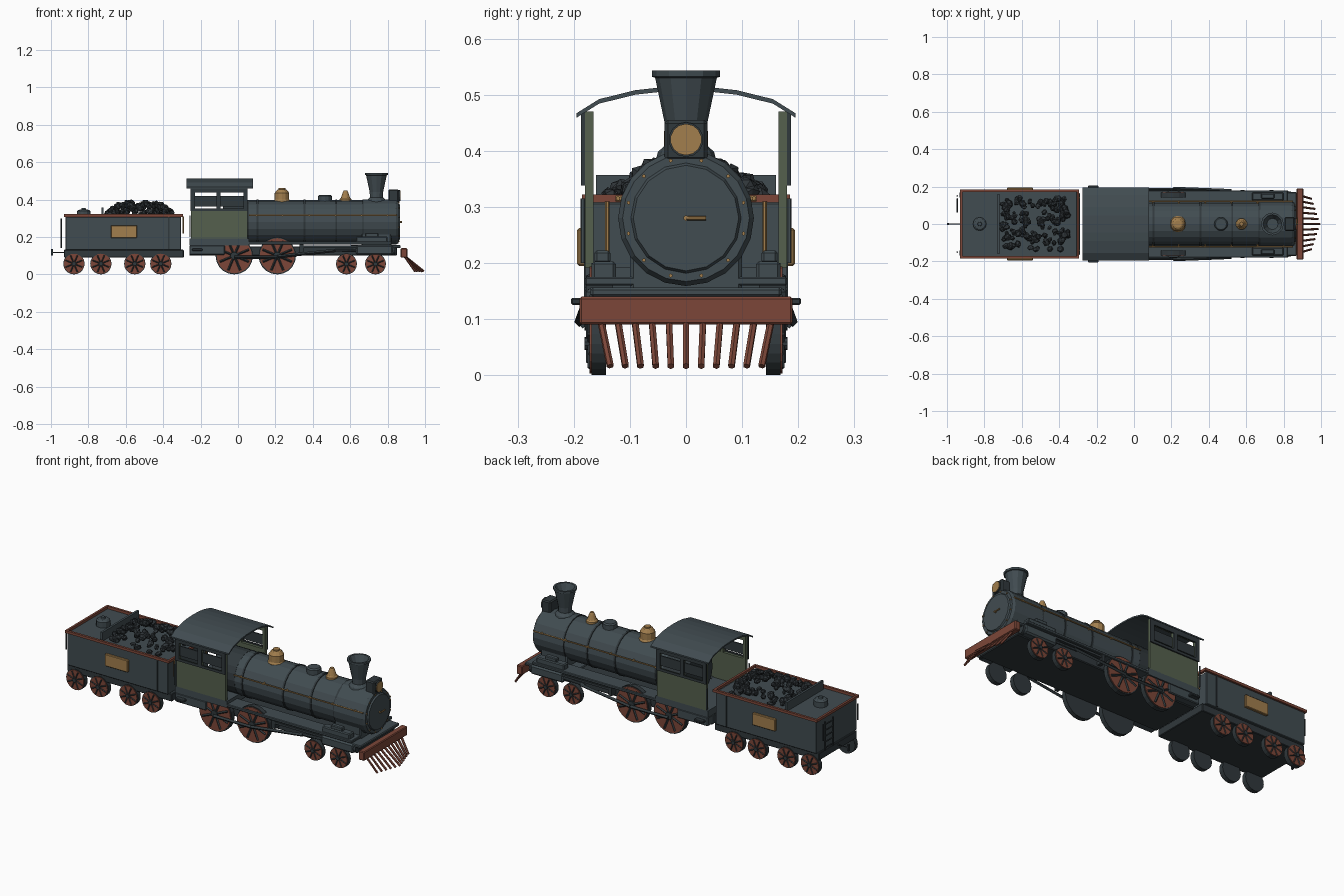
import bpy, bmesh, math, random
from mathutils import Vector, Matrix

random.seed(4)
if "Cube" in bpy.data.objects:
    bpy.data.objects.remove(bpy.data.objects["Cube"], do_unlink=True)


def material(name, rgb):
    m = bpy.data.materials.new(name)
    m.use_nodes = True
    m.diffuse_color = (*rgb, 1)
    b = m.node_tree.nodes["Principled BSDF"]
    b.inputs["Base Color"].default_value = (*rgb, 1)
    b.inputs["Roughness"].default_value = 0.7
    return m


SLATE = material("slate grey", (0.053, 0.072, 0.082))
DARK = material("dark iron", (0.03, 0.04, 0.045))
COAL = material("coal black", (0.028, 0.035, 0.04))
RED = material("oxide red", (0.2, 0.062, 0.04))
GREEN = material("cab green", (0.09, 0.118, 0.075))
GOLD = material("dull brass", (0.36, 0.21, 0.075))


def finish(name, bm, mat, bevel=0):
    bmesh.ops.recalc_face_normals(bm, faces=bm.faces)
    me = bpy.data.meshes.new(name)
    bm.to_mesh(me)
    bm.free()
    me.materials.append(mat)
    ob = bpy.data.objects.new(name, me)
    bpy.context.collection.objects.link(ob)
    if bevel:
        mod = ob.modifiers.new("bevel", 'BEVEL')
        mod.width, mod.segments = bevel, 1
    return ob


def box(name, x, y, z, mat, bevel=0):
    bm = bmesh.new()
    centre = Vector([(a + b) / 2 for a, b in (x, y, z)])
    size = [abs(b - a) for a, b in (x, y, z)]
    bmesh.ops.create_cube(bm, size=1, matrix=Matrix.Translation(centre) @ Matrix.Diagonal((*size, 1)))
    return finish(name, bm, mat, bevel)


def sides(name, x, y, z, mat, bevel=0):
    for label, s in (("left", 1), ("right", -1)):
        # the front faces -y, so +x is the model's left; these two lie along y
        box(f"{name}_{'back' if s > 0 else 'front'}", x, (s * y[0], s * y[1]), z, mat, bevel)


def rod(name, a, b, r, mat, n=8, r2=None, spin=0.0):
    a, b = Vector(a), Vector(b)
    bm = bmesh.new()
    m = Matrix.Translation((a + b) / 2) @ (b - a).to_track_quat('Z', 'Y').to_matrix().to_4x4()
    bmesh.ops.create_cone(bm, cap_ends=True, segments=n, radius1=r, radius2=r if r2 is None else r2,
                          depth=(b - a).length, matrix=m @ Matrix.Rotation(spin, 4, 'Z'))
    return finish(name, bm, mat)


def lathe(name, x, profile, mat, n=12):
    bm = bmesh.new()
    rings = [[bm.verts.new((x + r * math.cos(2 * math.pi * i / n), r * math.sin(2 * math.pi * i / n), z))
              for i in range(n)] for r, z in profile]
    for lo, hi in zip(rings, rings[1:]):
        for i in range(n):
            bm.faces.new((lo[i], lo[(i + 1) % n], hi[(i + 1) % n], hi[i]))
    bm.faces.new(rings[0])
    bm.faces.new(rings[-1])
    return finish(name, bm, mat)


def wheel(name, x, r, s, spokes=8):
    def at(y, dx=0, dz=0):
        return (x + dx, s * y, r + dz)
    rod(name + "_tyre", at(0.143), at(0.168), r, DARK, 20)
    rod(name + "_face", at(0.166), at(0.172), r * 0.94, RED, 20)
    for k in range(spokes):
        a = 2 * math.pi * (k + 0.5) / spokes
        c, d = math.cos(a), math.sin(a)
        rod(f"{name}_spoke_{k}", at(0.172, c * r * 0.1, d * r * 0.1),
            at(0.172, c * r * 0.84, d * r * 0.84), r * 0.06, DARK, 4)
    rod(name + "_hub", at(0.16), at(0.181), r * 0.2, DARK, 10)


# wheels on both sides
for s, side in ((-1, "front"), (1, "back")):
    for i, x in enumerate((-0.02, 0.21)):
        wheel(f"driver_{i}_{side}", x, 0.1, s)
    for i, x in enumerate((0.58, 0.735)):
        wheel(f"pilot_wheel_{i}_{side}", x, 0.056, s)
    for i, x in enumerate((-0.877, -0.733, -0.552, -0.413)):
        wheel(f"tender_wheel_{i}_{side}", x, 0.057, s)
    # rods and crosshead
    rod("coupling_rod_" + side, (-0.02, s * 0.184, 0.092), (0.21, s * 0.184, 0.092), 0.009, DARK, 4)
    rod("main_rod_" + side, (0.21, s * 0.19, 0.095), (0.52, s * 0.178, 0.128), 0.009, DARK, 4)
    rod("piston_rod_" + side, (0.5, s * 0.17, 0.128), (0.65, s * 0.165, 0.13), 0.007, SLATE)
    rod("cylinder_cover_" + side, (0.82, s * 0.15, 0.13), (0.84, s * 0.15, 0.13), 0.025, DARK, 12)

# engine frame, deck and running gear
box("engine_frame", (-0.26, 0.85), (-0.142, 0.142), (0.1, 0.15), DARK, 0.004)
box("front_deck", (0.6, 0.87), (-0.17, 0.17), (0.14, 0.156), SLATE, 0.004)
box("smokebox_saddle", (0.66, 0.82), (-0.1, 0.1), (0.15, 0.22), SLATE, 0.006)
sides("running_board", (0.05, 0.82), (0.09, 0.18), (0.16, 0.175), SLATE, 0.003)
sides("cylinder_block", (0.63, 0.83), (0.12, 0.178), (0.105, 0.156), SLATE, 0.008)
sides("valve_chest", (0.63, 0.8), (0.125, 0.168), (0.17, 0.203), SLATE, 0.005)
sides("valve_cap", (0.68, 0.75), (0.135, 0.163), (0.2, 0.222), SLATE, 0.004)
sides("guide_bar", (0.33, 0.64), (0.155, 0.175), (0.142, 0.154), DARK)
sides("guide_bracket", (0.33, 0.35), (0.13, 0.178), (0.115, 0.16), DARK)
sides("cab_sill", (-0.26, -0.07), (0.12, 0.18), (0.105, 0.155), SLATE, 0.004)
sides("cab_step", (-0.245, -0.19), (0.17, 0.205), (0.125, 0.138), DARK, 0.003)

# boiler, bands and smokebox front
rod("firebox", (-0.08, 0, 0.28), (0.06, 0, 0.28), 0.118, DARK, 20)
rod("boiler", (0.05, 0, 0.28), (0.68, 0, 0.28), 0.117, SLATE, 20)
rod("smokebox", (0.67, 0, 0.28), (0.845, 0, 0.28), 0.121, SLATE, 20)
rod("smokebox_lip", (0.845, 0, 0.28), (0.858, 0, 0.28), 0.121, SLATE, 20, 0.113)
rod("smokebox_door", (0.855, 0, 0.28), (0.866, 0, 0.28), 0.1, SLATE, 16, 0.094)
for i, x in enumerate((0.1, 0.35, 0.52, 0.665)):
    rod(f"boiler_band_{i}", (x, 0, 0.28), (x + 0.01, 0, 0.28), 0.121, DARK, 20)
for k in range(12):
    a = math.pi * (k + 0.5) / 6
    y, z = 0.106 * math.cos(a), 0.28 + 0.106 * math.sin(a)
    rod(f"door_bolt_{k}", (0.855, y, z), (0.863, y, z), 0.0035, GOLD, 6)
rod("door_handle", (0.874, 0, 0.28), (0.874, 0.036, 0.28), 0.004, GOLD, 6)
rod("door_pivot", (0.86, 0, 0.28), (0.877, 0, 0.28), 0.005, GOLD, 6)
for s, side in ((-1, "front"), (1, "back")):
    rod("handrail_" + side, (0.06, s * 0.121, 0.315), (0.85, s * 0.121, 0.315), 0.004, GOLD, 6)
    for i in range(6):
        x = 0.1 + i * 0.14
        rod(f"handrail_post_{i}_{side}", (x, s * 0.1, 0.315), (x, s * 0.126, 0.315), 0.005, GOLD, 6)

# boiler-top fittings
lathe("chimney", 0.74, [(0.056, 0.375), (0.05, 0.398), (0.035, 0.412), (0.036, 0.44), (0.055, 0.53),
                        (0.061, 0.532), (0.061, 0.543), (0.05, 0.543), (0.03, 0.5)], SLATE)
lathe("steam_dome", 0.235, [(0.044, 0.375), (0.044, 0.392), (0.039, 0.4), (0.039, 0.435),
                            (0.026, 0.452), (0.018, 0.455), (0.018, 0.462)], GOLD)
lathe("sand_box", 0.465, [(0.037, 0.375), (0.037, 0.418), (0.03, 0.425)], SLATE)
lathe("bell", 0.575, [(0.031, 0.385), (0.031, 0.403), (0.024, 0.41), (0.014, 0.44), (0.01, 0.448)], GOLD)
box("lamp_box", (0.805, 0.86), (-0.038, 0.038), (0.382, 0.455), DARK, 0.006)
box("lamp_bracket", (0.79, 0.85), (-0.02, 0.02), (0.36, 0.385), DARK)
rod("lamp_rim", (0.855, 0, 0.42), (0.866, 0, 0.42), 0.031, DARK, 14)
rod("lamp_lens", (0.86, 0, 0.42), (0.869, 0, 0.42), 0.028, GOLD, 14)

# cab
box("cab_floor", (-0.26, 0.06), (-0.18, 0.18), (0.155, 0.192), SLATE)
sides("cab_panel", (-0.25, 0.05), (0.165, 0.18), (0.19, 0.345), GREEN)
sides("cab_header", (-0.25, 0.05), (0.165, 0.18), (0.445, 0.47), GREEN)
for i, x in enumerate((-0.25, -0.112, 0.033)):
    sides(f"cab_post_{i}", (x, x + 0.017), (0.165, 0.18), (0.34, 0.45), GREEN)
    sides(f"window_upright_{i}", (x - 0.004, x + 0.019), (0.18, 0.187), (0.338, 0.47), DARK)
for i, z in enumerate((0.338, 0.438)):
    sides(f"window_rail_{i}", (-0.25, 0.05), (0.18, 0.187), (z, z + 0.014 + i * 0.018), DARK)
for i, x in enumerate((-0.233, -0.095)):
    sides(f"window_sash_{i}", (x, x + 0.128), (0.17, 0.176), (0.364, 0.418), DARK)
for s, side in ((-1, "front"), (1, "back")):
    rod("cab_grab_rail_" + side, (-0.257, s * 0.184, 0.2), (-0.257, s * 0.184, 0.315), 0.004, SLATE, 6)

# curved cab roof
half = [(0.195, 0.461), (0.155, 0.486), (0.09, 0.502), (0.045, 0.507)]
arc = half + [(0, 0.508)] + [(-y, z) for y, z in reversed(half)]
bm = bmesh.new()
outline = [(y, z + 0.006) for y, z in arc] + [(y, z - 0.002) for y, z in reversed(arc)]
ends = [[bm.verts.new((x, y, z)) for y, z in outline] for x in (-0.275, 0.08)]
n = len(outline)
for i in range(n):
    bm.faces.new((ends[0][i], ends[0][(i + 1) % n], ends[1][(i + 1) % n], ends[1][i]))
for e in ends:
    bm.faces.new(e)
finish("cab_roof", bm, SLATE)

# pilot beam and bars
box("pilot_beam", (0.87, 0.905), (-0.19, 0.19), (0.09, 0.14), RED, 0.004)
for i in range(11):
    t = (i - 5) / 5
    rod(f"pilot_bar_{i}", (0.89, t * 0.152, 0.098), (0.993 - 0.045 * abs(t), t * 0.135, 0.016), 0.0065, RED, 6)

# tender body
box("tender_frame", (-0.93, -0.29), (-0.165, 0.165), (0.09, 0.132), DARK, 0.003)
box("tender_body", (-0.922, -0.305), (-0.178, 0.178), (0.13, 0.308), SLATE, 0.003)
sides("tender_rim", (-0.93, -0.293), (0.172, 0.185), (0.308, 0.322), RED)
for name, x in (("rear", -0.93), ("fore", -0.305)):
    box("tender_rim_" + name, (x, x + 0.012), (-0.172, 0.172), (0.308, 0.322), RED)
box("coal_bulkhead", (-0.73, -0.718), (-0.16, 0.16), (0.3, 0.357), SLATE)
sides("tender_end_strip", (-0.375, -0.365), (0.178, 0.182), (0.135, 0.308), DARK)
sides("tender_plate", (-0.68, -0.54), (0.178, 0.194), (0.195, 0.262), GOLD, 0.003)
lathe("water_hatch", -0.825, [(0.036, 0.305), (0.036, 0.338), (0.028, 0.345), (0.012, 0.347), (0.01, 0.356)], SLATE)
for s, side in ((-1, "front"), (1, "back")):
    rod("tender_grab_rail_" + side, (-0.292, s * 0.14, 0.22), (-0.292, s * 0.14, 0.31), 0.004, GOLD, 6)
    rod("ladder_rail_" + side, (-0.945, s * 0.035 + 0.1, 0.14), (-0.945, s * 0.035 + 0.1, 0.3), 0.004, DARK, 6)
    rod("rear_grab_" + side, (-0.945, s * 0.15, 0.2), (-0.945, s * 0.15, 0.29), 0.004, DARK, 6)
for i in range(5):
    z = 0.155 + i * 0.032
    rod(f"ladder_rung_{i}", (-0.945, 0.065, z), (-0.945, 0.135, z), 0.004, DARK, 6)
rod("rear_drawbar", (-0.995, 0, 0.117), (-0.92, 0, 0.117), 0.003, DARK, 6)
box("rear_coupler", (-1.0, -0.99), (-0.006, 0.006), (0.1, 0.135), DARK)

# coal heap of rough lumps
bm = bmesh.new()
for i in range(150):
    u, v = random.uniform(-1, 1), random.uniform(-1, 1)
    x, y = -0.525 + 0.18 * u, 0.135 * v
    z = 0.312 + 0.068 * (1 - u ** 4) * (1 - v * v) + random.uniform(-0.008, 0.008)
    spin = Matrix.Rotation(random.uniform(0, 6), 4, (u, v, 0.5))
    size = Matrix.Diagonal((random.uniform(0.7, 1.3), 1, random.uniform(0.6, 1), 1))
    bmesh.ops.create_icosphere(bm, subdivisions=1, radius=random.uniform(0.013, 0.022),
                               matrix=Matrix.Translation((x, y, z)) @ spin @ size)
finish("coal_heap", bm, COAL)
